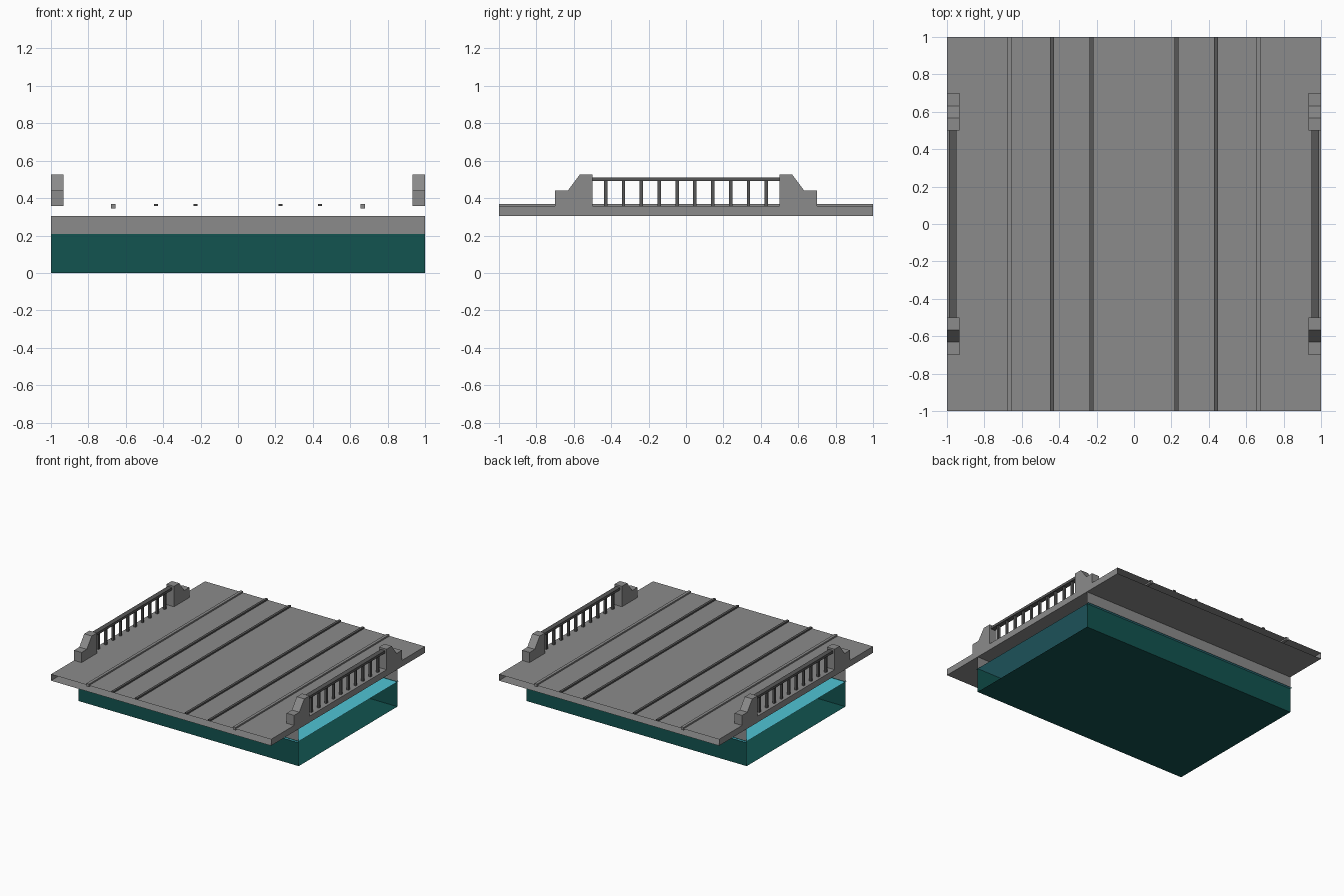
import bpy

if "Cube" in bpy.data.objects:
    bpy.data.objects.remove(bpy.data.objects["Cube"])


def material(name, rgb):
    m = bpy.data.materials.new(name)
    m.diffuse_color = (*rgb, 1)
    m.use_nodes = True
    m.node_tree.nodes["Principled BSDF"].inputs["Base Color"].default_value = m.diffuse_color
    return m


STONE = material("stone_grey", (0.26, 0.26, 0.26))
IRON = material("dark_grey", (0.095, 0.095, 0.095))
CANAL = material("deep_teal", (0.006, 0.087, 0.08))
WATER = material("water_blue", (0.08, 0.55, 0.66))


def make(name, verts, faces, mat):
    me = bpy.data.meshes.new(name)
    me.from_pydata(verts, [], faces)
    me.materials.append(mat)
    ob = bpy.data.objects.new(name, me)
    bpy.context.collection.objects.link(ob)
    return ob


def box(name, x, y, z, mat, skip=()):
    """Box from (low, high) ranges; skip names the sides left open."""
    verts = [(a, b, c) for c in z for b in y for a in x]
    sides = {"bottom": (0, 2, 3, 1), "top": (4, 5, 7, 6),
             "front": (0, 1, 5, 4), "back": (3, 2, 6, 7),
             "left": (2, 0, 4, 6), "right": (1, 3, 7, 5)}
    return make(name, verts, [f for k, f in sides.items() if k not in skip], mat)


def pier(name, x, sign):
    """Stepped end block, extruded across the deck edge."""
    profile = [(0.5, DECK), (0.7, DECK), (0.7, 0.44), (0.632, 0.44),
               (0.568, 0.525), (0.5, 0.525)]
    n = len(profile)
    verts = [(a, sign * y, z) for a in x for y, z in profile]
    faces = [tuple(range(n))[::-1], tuple(range(n, 2 * n))]
    faces += [(i, (i + 1) % n, (i + 1) % n + n, i + n) for i in range(n)]
    if sign < 0:
        faces = [f[::-1] for f in faces]
    return make(name, verts, faces, STONE)


DECK = 0.357
FULL = (-1, 1)
CHANNEL = (-0.64, 0.64)

# Road deck, open at the two road ends
box("deck", FULL, FULL, (0.305, DECK), STONE, ("front", "back"))

# Canal trough, open at both ends, with stone walls up to the deck
box("canal_trough", FULL, CHANNEL, (0, 0.208), CANAL, ("top", "left", "right"))
box("canal_walls", FULL, CHANNEL, (0.208, 0.305), STONE,
    ("top", "bottom", "left", "right"))

# Water sheet, slightly wider than the trough
make("water", [(-1, -0.66, 0.203), (1, -0.66, 0.203), (1, 0.66, 0.203), (-1, 0.66, 0.203)],
     [(0, 1, 2, 3)], WATER)

for side, s in (("left", -1), ("right", 1)):
    def span(a, b):
        return tuple(sorted((s * a, s * b)))

    # Kerb strip and the two rails of one track
    box(f"kerb_{side}", span(0.654, 0.678), FULL, (0.345, 0.369), STONE)
    for part, x in (("inner", 0.227), ("outer", 0.438)):
        box(f"track_{part}_{side}", span(x - 0.01, x + 0.01), FULL, (DECK, 0.369), IRON)

    # Parapet: end piers, handrail and posts
    for end, e in (("front", -1), ("back", 1)):
        pier(f"pier_{end}_{side}", span(0.932, 1), e)
    box(f"handrail_{side}", span(0.948, 0.988), (-0.5, 0.5), (0.491, 0.511), IRON)
    for i in range(10):
        y = (i - 4.5) * 0.0955
        box(f"post_{side}_{i + 1}", span(0.959, 0.977), (y - 0.009, y + 0.009),
            (DECK, 0.491), IRON, ("top", "bottom"))
